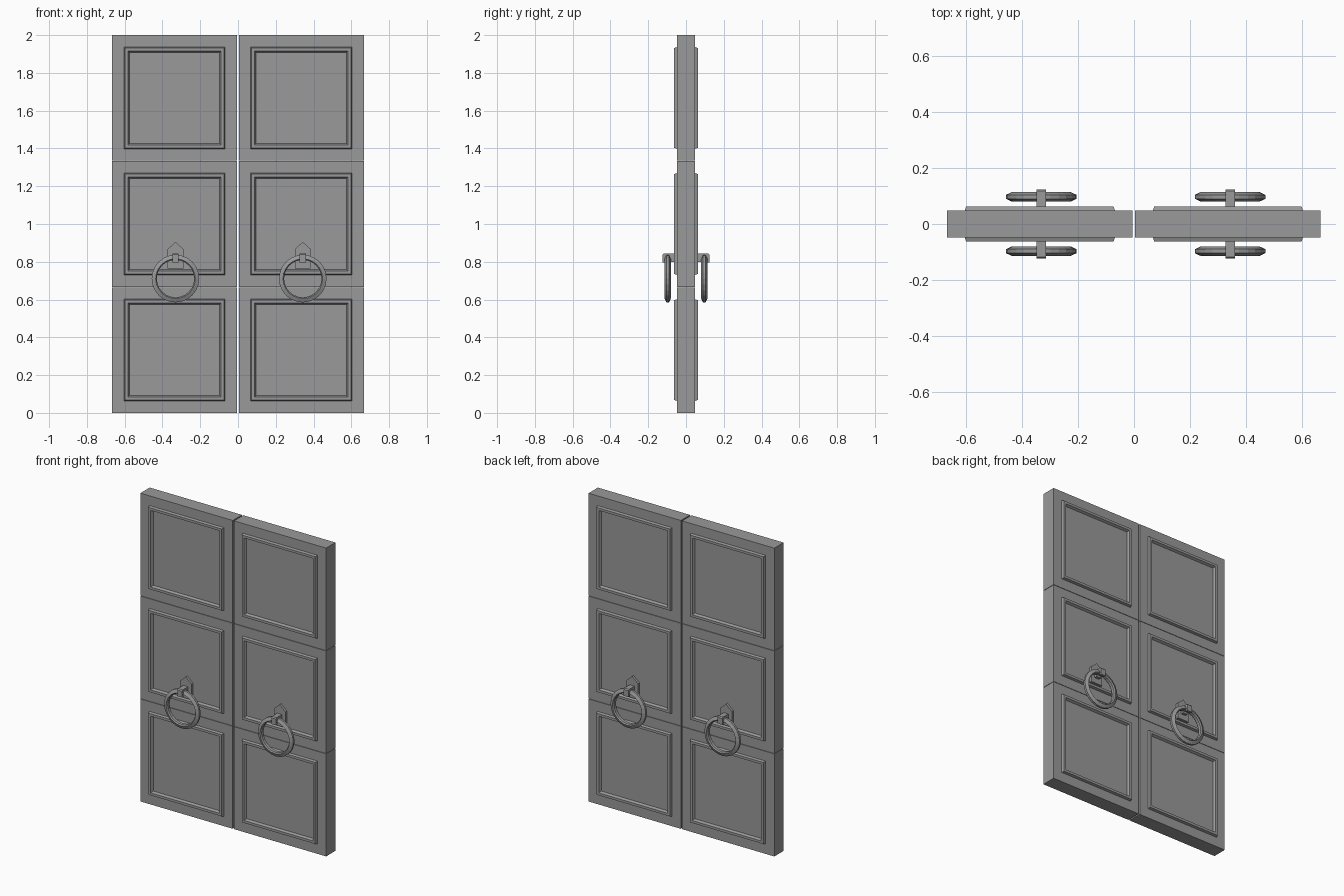
import bpy, bmesh, math
from mathutils import Vector

if "Cube" in bpy.data.objects:
    bpy.data.objects.remove(bpy.data.objects["Cube"])

dark_grey = bpy.data.materials.new("dark_grey")
dark_grey.diffuse_color = (0.32, 0.32, 0.32, 1)
dark_grey.use_nodes = True
dark_grey.node_tree.nodes["Principled BSDF"].inputs["Base Color"].default_value = dark_grey.diffuse_color


def finish(bm, name):
    bmesh.ops.recalc_face_normals(bm, faces=bm.faces)
    me = bpy.data.meshes.new(name)
    bm.to_mesh(me)
    bm.free()
    me.materials.append(dark_grey)
    ob = bpy.data.objects.new(name, me)
    bpy.context.collection.objects.link(ob)
    return ob


# Door section: slab with a raised square moulding on front and back
def door_section(name, x, z):
    bm = bmesh.new()
    bmesh.ops.create_cube(bm, size=1)
    for v in bm.verts:
        v.co = Vector((v.co.x * 0.662 + x, v.co.y * 0.095, v.co.z * 0.665 + z))
    bm.normal_update()
    for face in [f for f in bm.faces if abs(f.normal.y) > 0.9]:
        for width, depth in ((0.063, 0), (0.005, 0.015), (0.016, 0), (0.008, -0.015)):
            bmesh.ops.inset_individual(bm, faces=[face], thickness=width, depth=depth,
                                       use_even_offset=True)
    return finish(bm, name)


# Extrude an outline of 3D points along a vector, optionally shrinking the end
def prism(name, pts, vec, shrink=1.0):
    bm = bmesh.new()
    a = [bm.verts.new(p) for p in pts]
    mid = sum((Vector(p) for p in pts), Vector()) / len(pts)
    b = [bm.verts.new(mid + (Vector(p) - mid) * shrink + Vector(vec)) for p in pts]
    bm.faces.new(a)
    bm.faces.new(b)
    n = len(pts)
    for i in range(n):
        j = (i + 1) % n
        bm.faces.new((a[i], a[j], b[j], b[i]))
    return finish(bm, name)


# Pull ring: faceted cross-section swept round a circle
def pull_ring(name, x, y, z, segs=24):
    section = [(0.126, -0.007), (0.126, 0.007), (0.105, 0.017),
               (0.099, 0.010), (0.099, -0.010), (0.105, -0.017)]
    bm = bmesh.new()
    rings = []
    for i in range(segs):
        a = math.tau * i / segs
        rings.append([bm.verts.new((x + r * math.sin(a), y + d, z + r * math.cos(a)))
                      for r, d in section])
    for i in range(segs):
        p, q = rings[i], rings[(i + 1) % segs]
        for k in range(6):
            m = (k + 1) % 6
            bm.faces.new((p[k], p[m], q[m], q[k]))
    return finish(bm, name)


for side, x, hx in (("left", -0.336, -0.331), ("right", 0.335, 0.343)):
    for row, label in enumerate(("lower", "middle", "upper")):
        door_section(f"{side}_{label}_section", x, 0.3325 + row * 0.6675)

    # Handle on each face of the leaf
    for face, s in (("front", -1), ("back", 1)):
        tag = f"{side}_{face}"
        # House-shaped back plate
        plate = [(-0.042, 0.765), (0.042, 0.765), (0.042, 0.867), (0, 0.905), (-0.042, 0.867)]
        prism(f"{tag}_back_plate", [(hx + px, s * 0.045, pz) for px, pz in plate],
              (0, s * 0.018, 0))
        # Hook holding the ring
        hook = [(0.06, 0.80), (0.082, 0.80), (0.082, 0.82), (0.108, 0.82),
                (0.108, 0.797), (0.124, 0.797), (0.124, 0.838), (0.118, 0.845), (0.06, 0.845)]
        prism(f"{tag}_ring_hook", [(hx - 0.017, s * py, pz) for py, pz in hook],
              (0.034, 0, 0))
        pull_ring(f"{tag}_pull_ring", hx, s * 0.097, 0.711)
